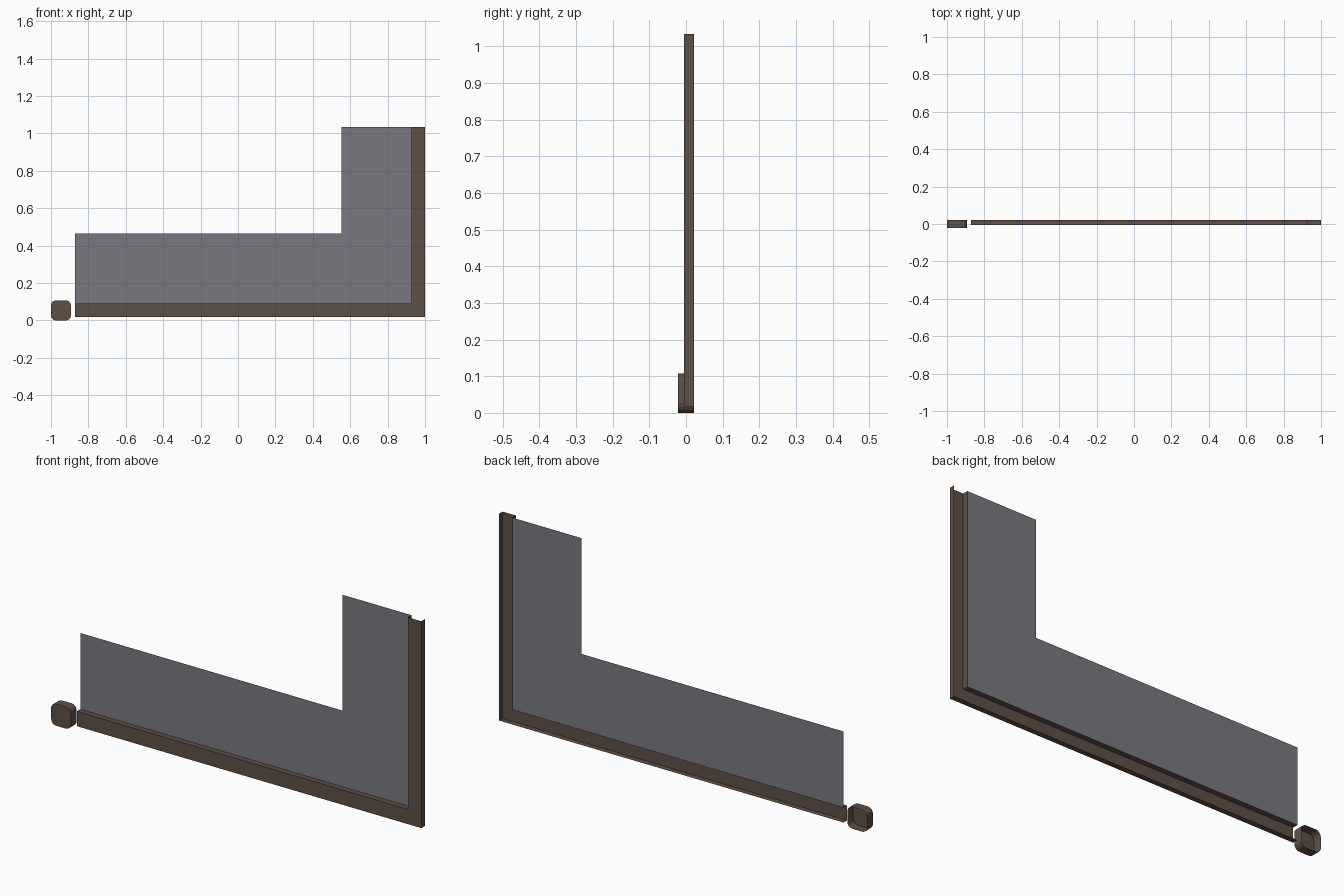
import bpy, math

if "Cube" in bpy.data.objects:
    bpy.data.objects.remove(bpy.data.objects["Cube"])


def material(name, rgba):
    m = bpy.data.materials.new(name)
    m.diffuse_color = rgba
    m.use_nodes = True
    m.node_tree.nodes["Principled BSDF"].inputs["Base Color"].default_value = m.diffuse_color
    return m


def add_mesh(name, verts, faces, mat):
    me = bpy.data.meshes.new(name)
    me.from_pydata(verts, [], faces)
    me.materials.append(mat)
    me.update()
    ob = bpy.data.objects.new(name, me)
    bpy.context.collection.objects.link(ob)
    return ob


brown = material("dark brown", (0.112, 0.080, 0.060, 1.0))
grey = material("smoky grey glass", (0.195, 0.190, 0.215, 0.9))

LEFT, RIGHT, BOTTOM, TOP = -0.872, 1.0, 0.018, 1.034
FRONT, BACK = -0.005, 0.0225
WIDTH, PANE = 0.073, 0.447      # trim width, pane reach from the outer edge


def mitred_sheet(name, profile, mat):
    """Sweep (inset, y) points along the bottom edge and up the right edge."""
    verts, faces = [], []
    for d, y in profile:
        verts += [(LEFT, y, BOTTOM + d), (RIGHT - d, y, BOTTOM + d), (RIGHT - d, y, TOP)]
    for j in range(len(profile) - 1):
        for i in range(2):
            a, b = 3 * j + i, 3 * (j + 1) + i
            faces.append((a, a + 1, b + 1, b))
    return add_mesh(name, verts, faces, mat)


# L-shaped trim: thin channel open at the back
mitred_sheet("trim_channel", [(0, BACK), (0, FRONT), (WIDTH, FRONT), (WIDTH, BACK)], brown)

# L-shaped glass at the back of the trim
mitred_sheet("glass_pane", [(WIDTH, BACK), (PANE, BACK)], grey)

# Rounded square corner block: thin shell open at the back
size, radius, steps = 0.107, 0.027, 4
cx, cz = -1 + size / 2, size / 2
ring = []
for q in range(4):
    sx, sz = ((1, 1), (-1, 1), (-1, -1), (1, -1))[q]
    for s in range(steps + 1):
        a = math.pi / 2 * (q + s / steps)
        ring.append((cx + sx * (size / 2 - radius) + radius * math.cos(a),
                     cz + sz * (size / 2 - radius) + radius * math.sin(a)))
n = len(ring)
verts = [(x, -0.0225, z) for x, z in ring] + [(x, BACK, z) for x, z in ring]
faces = [tuple(range(n))] + [(i, i + n, (i + 1) % n + n, (i + 1) % n) for i in range(n)]
add_mesh("corner_block", verts, faces, brown)
